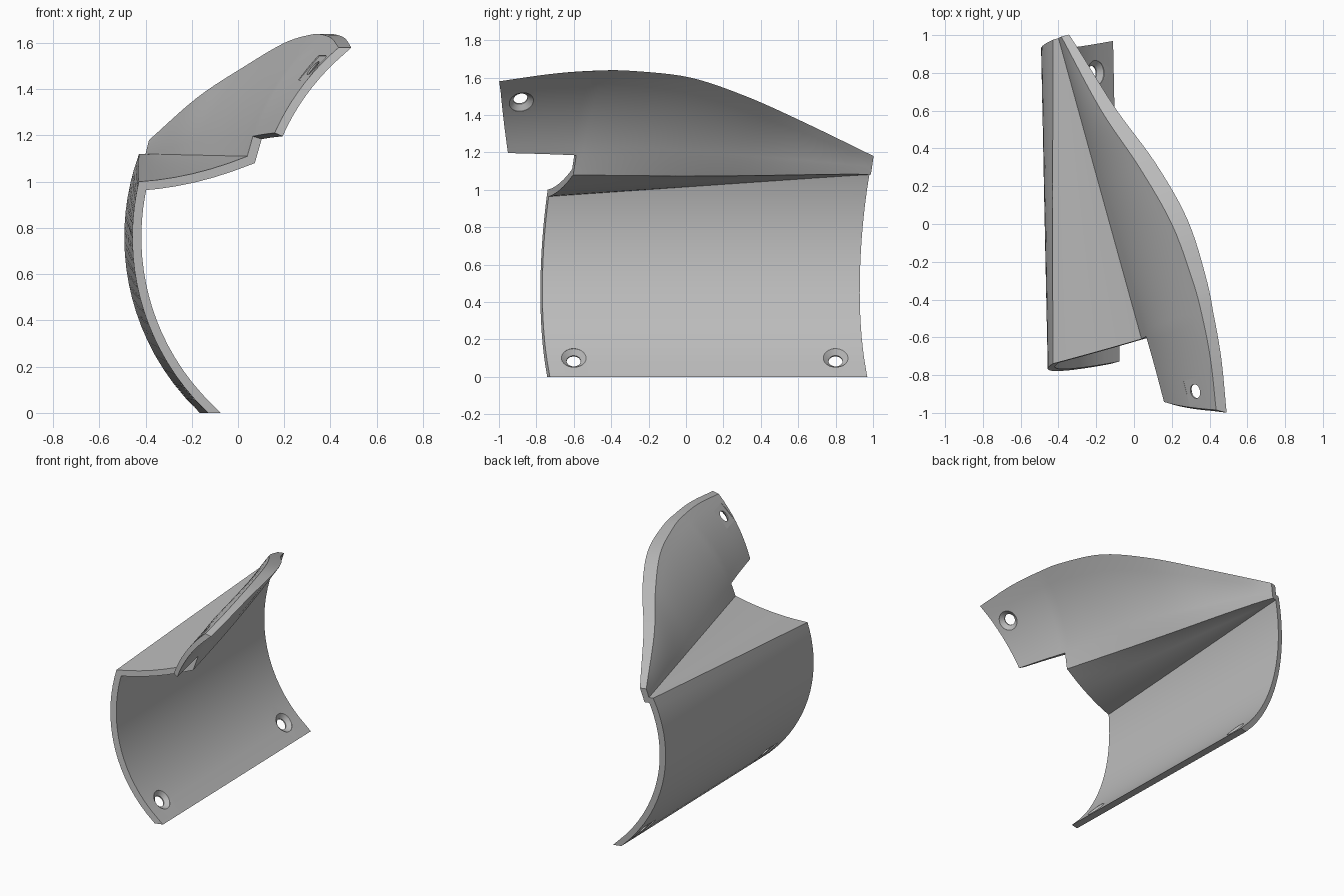
import bpy, bmesh, math
from mathutils import Vector
from mathutils.bvhtree import BVHTree

if "Cube" in bpy.data.objects:
    bpy.data.objects.remove(bpy.data.objects["Cube"], do_unlink=True)

grey = bpy.data.materials.new("plain_grey")
grey.use_nodes = True
grey.diffuse_color = (0.5, 0.5, 0.5, 1)
grey.node_tree.nodes["Principled BSDF"].inputs["Base Color"].default_value = grey.diffuse_color

SHEET, LEDGE, FIN = 18, 6, 10       # rows of each zone, bottom to top
FOLD = SHEET + LEDGE
BACK, NOTCH = 0.998, -0.708         # section offsets at the rear end and at the notch
STEPS = 6

# Rim of the fin: (section offset, x, z), rear to front
rim_knots = [Vector(k) for k in (
    (BACK, -0.385, 1.18), (0.54, -0.175, 1.365), (0.17, 0.03, 1.5), (-0.18, 0.2, 1.6),
    (-0.51, 0.31, 1.635), (NOTCH, 0.36, 1.637), (-0.95, 0.405, 1.62), (-1.224, 0.435, 1.58))]
NOTCH_COL = 5 * STEPS


def smooth_curve(knots, steps):
    """Catmull-Rom samples through the knots."""
    p = [2 * knots[0] - knots[1]] + knots + [2 * knots[-1] - knots[-2]]
    out = []
    for i in range(1, len(p) - 2):
        a, b, c, d = p[i - 1:i + 3]
        for j in range(steps):
            t = j / steps
            out.append(0.5 * (2 * b + (c - a) * t + (2 * a - 5 * b + 4 * c - d) * t ** 2
                              + (3 * b - a - 3 * c + d) * t ** 3))
    return out + [knots[-1].copy()]


def offset_profile(pts, thick):
    """Inner side of a profile; its two ends stay level."""
    normals = []
    for a, b in zip(pts, pts[1:]):
        d = (b - a).normalized()
        normals.append(Vector((d.y, -d.x)))
    out = [pts[0] + Vector((thick[0] / normals[0].x, 0))]
    for i in range(1, len(pts) - 1):
        n, m = normals[i - 1], normals[i]
        out.append(pts[i] + (n + m) / (1 + n.dot(m)) * (thick[i - 1] + thick[i]) / 2)
    return out + [pts[-1] + Vector((thick[-1] / normals[-1].x, 0))]


def fin_profile(base, rim, bulge):
    chord = rim - base
    side = Vector((-chord.y, chord.x)).normalized()
    vs = [0] + [0.14 + 0.86 * i / (FIN - 1) for i in range(FIN)]
    return [base + chord * v + side * bulge * 4 * v * (1 - v) for v in vs]


def sheet_x(z):
    return 0.555 - math.sqrt(1.047 ** 2 - (z - 0.76) ** 2)


def section(col, knot):
    """Outer and inner points of one cross-section, with its first row."""
    y0, rim = knot.x, Vector((knot.y, knot.z))
    front_fold = Vector((0.04, 1.11))
    if col <= NOTCH_COL:
        f = (BACK - y0) / (BACK - NOTCH)
        fold = Vector((-0.4, 1.12)).lerp(front_fold, f)
        top = 1.12 - 0.12 * f
        pts = []
        for i in range(SHEET + 1):
            z = top * i / SHEET
            pts.append(Vector((sheet_x(z) + 0.035 * f, z)))
        edge = pts[-1]
        for i in range(1, LEDGE):
            t = i / LEDGE
            pts.append(edge.lerp(fold, t) - Vector((0, 0.08 * f * t * (1 - t))))
        pts += fin_profile(fold, rim, 0.05 * f)
        thick = [0.039] * FOLD + [0.04 + 0.025 * math.sin(math.pi * f)] * FIN
        first, w = 0, 0
    else:
        w = (NOTCH - y0) / (NOTCH - rim_knots[-1].x)
        base = front_fold.lerp(Vector((0.13, 1.14)), w)
        pts = fin_profile(base, rim, 0.05 - 0.015 * w)
        thick = [0.04 - 0.003 * w] * FIN
        first = FOLD
    inner = offset_profile(pts, thick)
    rows = {}
    for i, (p, q) in enumerate(zip(pts, inner)):
        start = y0
        if w:
            v = max(0, (first + i - FOLD - 1) / (FIN - 1))
            start = NOTCH - w * (0.372 + 0.144 * v)
        y = start + 0.26 * p.x + 0.08 * p.y
        yi = y + (0.26 - 0.52 * w) * (q.x - p.x) + 0.08 * (q.y - p.y)
        rows[first + i] = ((p.x, y, p.y), (q.x, yi, q.y))
    return rows


# Curved guard: sheet, folded ledge and rising fin in one closed skin
bm = bmesh.new()
verts = {}
columns = smooth_curve(rim_knots, STEPS)
for c, knot in enumerate(columns):
    for r, (outer, inner) in section(c, knot).items():
        if c > NOTCH_COL and r == FOLD:
            continue
        verts[c, r] = (bm.verts.new(outer), bm.verts.new(inner))
edge_use = {}
for c in range(len(columns) - 1):
    for r in range(FOLD + FIN):
        ring = [(c, r), (c + 1, r), (c + 1, r + 1), (c, r + 1)]
        if not all(k in verts for k in ring):
            continue
        bm.faces.new([verts[k][0] for k in ring])
        bm.faces.new([verts[k][1] for k in reversed(ring)])
        for a, b in zip(ring, ring[1:] + ring[:1]):
            edge_use.setdefault(frozenset((a, b)), []).append((a, b))
for uses in edge_use.values():
    if len(uses) == 1:
        a, b = uses[0]
        bm.faces.new((verts[b][0], verts[a][0], verts[a][1], verts[b][1]))
bmesh.ops.recalc_face_normals(bm, faces=bm.faces[:])
tree = BVHTree.FromBMesh(bm)


def make_object(name, mesh_bm):
    mesh = bpy.data.meshes.new(name)
    mesh_bm.to_mesh(mesh)
    mesh_bm.free()
    mesh.materials.append(grey)
    obj = bpy.data.objects.new(name, mesh)
    bpy.context.collection.objects.link(obj)
    return obj


guard = make_object("curved_guard", bm)


def hole_cutter():
    """Through hole with a countersink that opens at height zero."""
    cut = bmesh.new()
    rings = []
    for radius, h in ((0.038, -0.15), (0.038, -0.024), (0.066, 0), (0.066, 0.08)):
        rings.append([cut.verts.new((radius * math.cos(a), radius * math.sin(a), h))
                      for a in (math.tau * i / 32 for i in range(32))])
    for lo, hi in zip(rings, rings[1:]):
        for i in range(32):
            j = (i + 1) % 32
            cut.faces.new((lo[i], lo[j], hi[j], hi[i]))
    cut.faces.new(rings[0][::-1])
    cut.faces.new(rings[-1])
    return cut


def pocket_cutter():
    """Shallow square seat on the outer side."""
    cut = bmesh.new()
    bmesh.ops.create_cube(cut, size=1)
    bmesh.ops.scale(cut, vec=(0.14, 0.14, 0.08), verts=cut.verts[:])
    bmesh.ops.translate(cut, vec=(0, 0, -0.072), verts=cut.verts[:])
    return cut


# Screw holes: two along the foot, one in the fin
bpy.context.view_layer.objects.active = guard
guard.select_set(True)
for y, z in ((-0.6, 0.1), (0.8, 0.1), (-0.88, 1.47)):
    spot, normal, _, _ = tree.ray_cast(Vector((3, y, z)), Vector((-1, 0, 0)))
    for make in (pocket_cutter, hole_cutter):
        cutter = make_object("cutter", make())
        cutter.hide_render = True
        cutter.rotation_mode = 'QUATERNION'
        cutter.rotation_quaternion = normal.to_track_quat('Z', 'Y')
        cutter.location = spot
        mod = guard.modifiers.new("cut", 'BOOLEAN')
        mod.operation = 'DIFFERENCE'
        mod.solver = 'EXACT'
        mod.object = cutter
        bpy.context.view_layer.update()
        bpy.ops.object.modifier_apply(modifier=mod.name)
        bpy.data.objects.remove(cutter, do_unlink=True)
bpy.ops.object.shade_smooth_by_angle(angle=math.radians(25))
